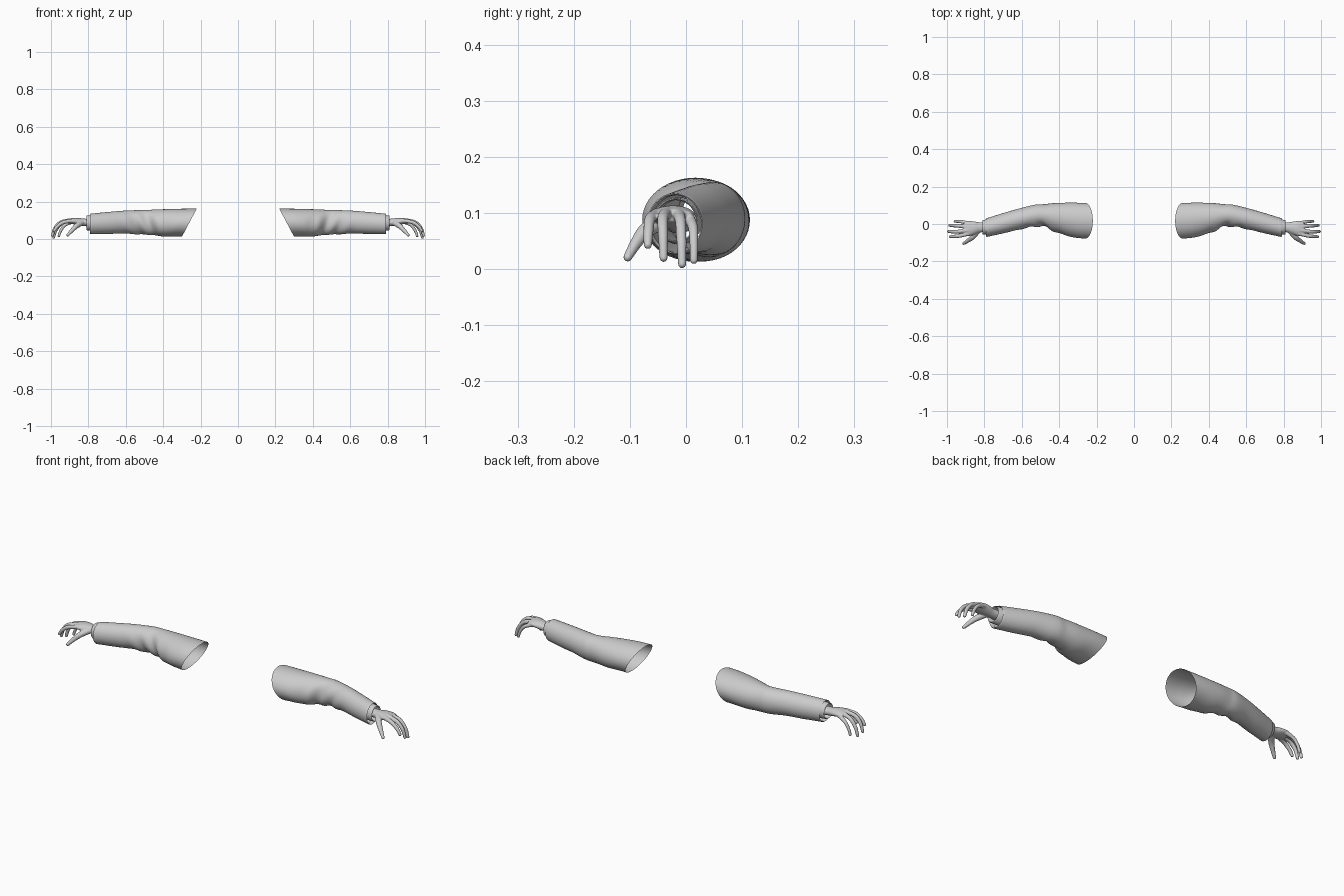
import bpy, bmesh
from math import sin, cos, pi, exp
from mathutils import Vector, Matrix


def spline(points, steps):
    """Catmull-Rom interpolation of tuples of any length."""
    p = [points[0]] + list(points) + [points[-1]]
    out = []
    for i in range(1, len(p) - 2):
        for k in range(steps):
            t = k / steps
            out.append(tuple(
                0.5 * (2 * b + (c - a) * t + (2 * a - 5 * b + 4 * c - d) * t * t
                       + (3 * b - a - 3 * c + d) * t ** 3)
                for a, b, c, d in zip(*p[i - 1:i + 3])))
    return out + [tuple(points[-1])]


def loft(bm, rings, segs=40, cap=False, bump=None):
    """Skin elliptical rings (x, cy, cz, ry, rz, slant) that follow the x axis."""
    rows = []
    for x, cy, cz, ry, rz, s in rings:
        row = []
        for k in range(segs):
            a = 2 * pi * k / segs
            f = 1 + (bump(x, a) if bump else 0)
            dy, dz = ry * cos(a) * f, rz * sin(a) * f
            row.append(bm.verts.new((x - s * dz, cy + dy, cz + dz)))
        rows.append(row)
    for r, q in zip(rows, rows[1:]):
        for k in range(segs):
            n = (k + 1) % segs
            bm.faces.new((r[k], r[n], q[n], q[k]))
    if cap:
        bm.faces.new(rows[0][::-1])
        bm.faces.new(rows[-1])


def finish(bm, name, remesh=False):
    bmesh.ops.recalc_face_normals(bm, faces=bm.faces)
    me = bpy.data.meshes.new(name)
    bm.to_mesh(me)
    bm.free()
    ob = bpy.data.objects.new(name, me)
    bpy.context.collection.objects.link(ob)
    if remesh:
        m = ob.modifiers.new("fuse", 'REMESH')
        m.mode, m.voxel_size, m.use_smooth_shade = 'VOXEL', 0.0025, True
        m = ob.modifiers.new("soften", 'SMOOTH')
        m.factor, m.iterations = 0.5, 5
    m = ob.modifiers.new("other_side", 'MIRROR')
    m.use_axis = (True, False, False)
    m.use_mirror_merge = False
    bpy.ops.object.select_all(action='DESELECT')
    ob.select_set(True)
    bpy.context.view_layer.objects.active = ob
    bpy.ops.object.shade_smooth_by_angle(angle=0.8)
    return ob


# Sleeve: open slanted shoulder, bent elbow, folded-in hem
def wrinkles(x, a):
    front = max(0, -cos(a - 0.35)) ** 1.5
    elbow = exp(-((x - 0.5) / 0.09) ** 2)
    hang = max(0, -sin(a)) * 0.03 * sin(x * 38) * exp(-((x - 0.5) / 0.2) ** 2)
    return 0.10 * front * elbow * sin(x * 75 + 2.2 * a) + hang


bm = bmesh.new()
sleeve = spline([
    (0.260, 0.017, 0.088, 0.095, 0.075, 0.53),
    (0.330, 0.022, 0.088, 0.092, 0.074, 0.35),
    (0.420, 0.035, 0.088, 0.077, 0.071, 0.12),
    (0.480, 0.046, 0.089, 0.060, 0.067, 0.0),
    (0.530, 0.045, 0.091, 0.058, 0.064, 0.0),
    (0.620, 0.025, 0.090, 0.056, 0.061, 0.0),
    (0.700, 0.004, 0.086, 0.054, 0.058, 0.0),
    (0.787, -0.019, 0.081, 0.050, 0.055, 0.0)], 9)
hem = [(0.791, -0.019, 0.081, 0.048, 0.053, 0.0),
       (0.789, -0.019, 0.081, 0.046, 0.051, 0.0),
       (0.770, -0.015, 0.081, 0.046, 0.051, 0.0)]
loft(bm, sleeve + hem, 48, bump=wrinkles)
finish(bm, "sleeve")

# Shirt cuff showing under the sleeve
bm = bmesh.new()
loft(bm, [(0.755, -0.012, 0.086, 0.041, 0.042, 0),
          (0.808, -0.018, 0.087, 0.039, 0.040, 0),
          (0.811, -0.018, 0.087, 0.037, 0.038, 0),
          (0.808, -0.018, 0.087, 0.035, 0.036, 0),
          (0.755, -0.012, 0.086, 0.037, 0.038, 0)])
finish(bm, "shirt_cuff")

# Hand: palm loft fused with tapered fingers
bm = bmesh.new()
loft(bm, spline([
    (0.755, -0.013, 0.085, 0.028, 0.022, 0),
    (0.820, -0.018, 0.089, 0.027, 0.020, 0),
    (0.850, -0.021, 0.093, 0.034, 0.020, 0),
    (0.880, -0.024, 0.096, 0.040, 0.017, 0),
    (0.908, -0.025, 0.096, 0.036, 0.011, 0)], 5), 32, cap=True)
fingers = {  # knuckle to tip: x, y, z, radius
    "index": [(0.885, -0.052, 0.098, 0.011), (0.935, -0.064, 0.089, 0.010),
              (0.967, -0.067, 0.066, 0.009), (0.983, -0.068, 0.043, 0.0075)],
    "middle": [(0.885, -0.033, 0.101, 0.012), (0.945, -0.041, 0.091, 0.010),
               (0.978, -0.041, 0.060, 0.009), (0.992, -0.040, 0.020, 0.0075)],
    "ring": [(0.885, -0.014, 0.100, 0.012), (0.940, -0.010, 0.086, 0.010),
             (0.972, -0.008, 0.050, 0.009), (0.986, -0.007, 0.009, 0.0075)],
    "little": [(0.878, 0.003, 0.095, 0.011), (0.923, 0.012, 0.076, 0.009),
               (0.947, 0.014, 0.046, 0.008), (0.958, 0.014, 0.016, 0.007)],
    "thumb": [(0.832, -0.034, 0.088, 0.015), (0.862, -0.069, 0.071, 0.014),
              (0.886, -0.088, 0.048, 0.011), (0.910, -0.104, 0.021, 0.008)]}
for path in fingers.values():
    for x, y, z, r in spline(path, 12):
        bmesh.ops.create_icosphere(bm, subdivisions=2, radius=r * 1.03,
                                   matrix=Matrix.Translation((x, y, z)))
finish(bm, "hand", remesh=True)
